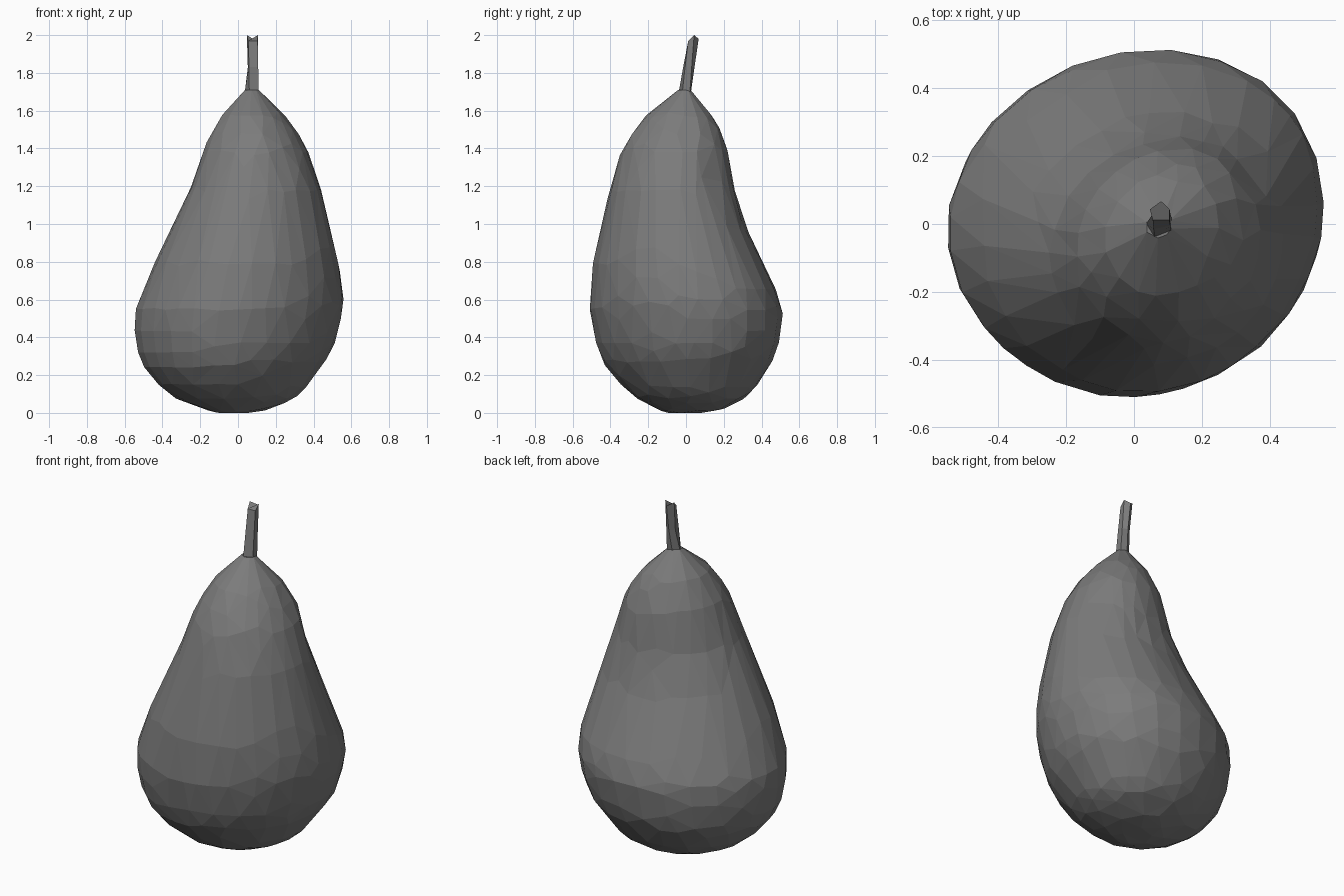
import bpy
import bmesh
import math
from mathutils import Vector

cube = bpy.data.objects.get("Cube")
if cube:
    bpy.data.objects.remove(cube, do_unlink=True)

# One plain grey for the whole fruit
grey = bpy.data.materials.new("matte grey")
grey.use_nodes = True
colour = (0.2, 0.2, 0.2, 1)
grey.diffuse_color = colour
shader = grey.node_tree.nodes["Principled BSDF"]
shader.inputs["Base Color"].default_value = colour
shader.inputs["Roughness"].default_value = 0.9


def loft(name, rings):
    """Skin a stack of closed rings, cap both ends and shade flat."""
    bm = bmesh.new()
    loops = [[bm.verts.new(p) for p in ring] for ring in rings]
    for low, high in zip(loops, loops[1:]):
        count = len(low)
        for i in range(count):
            j = (i + 1) % count
            bm.faces.new((low[i], low[j], high[j], high[i]))
    bm.faces.new(reversed(loops[0]))
    bm.faces.new(loops[-1])
    bmesh.ops.recalc_face_normals(bm, faces=bm.faces)
    mesh = bpy.data.meshes.new(name)
    bm.to_mesh(mesh)
    bm.free()
    mesh.materials.append(grey)
    obj = bpy.data.objects.new(name, mesh)
    bpy.context.collection.objects.link(obj)
    return obj


def smooth_rows(rows, steps):
    """Catmull-Rom interpolation between successive profile rows."""
    result = []
    last = len(rows) - 1
    for i in range(last):
        a, b, c, d = (rows[min(max(i + k, 0), last)] for k in (-1, 0, 1, 2))
        for s in range(steps):
            t = s / steps
            result.append([
                0.5 * (2 * q + (r - p) * t
                       + (2 * p - 5 * q + 4 * r - w) * t * t
                       + (3 * q - p - 3 * r + w) * t ** 3)
                for p, q, r, w in zip(a, b, c, d)])
    result.append(rows[-1])
    return result


def body_ring(row, count=48, skew=0.08):
    """Skewed oval within the row's limits, fuller at the back left corner."""
    z, left, right, front, back = row
    centre = Vector(((left + right) / 2, (front + back) / 2, z))
    ring = []
    for i in range(count):
        t = math.tau * i / count
        offset = Vector(((right - left) / 2 * math.cos(t),
                         (back - front) / 2 * math.sin(t + skew), 0))
        bulge = 0.04 * math.cos(t - 0.78) ** 5
        # Shallow dent in the neck
        turn = math.atan2(math.sin(t - 0.7), math.cos(t - 0.7))
        dent = 0.05 * math.exp(-(turn / 0.3) ** 2 - ((z - 1.27) / 0.15) ** 2)
        ring.append(centre + offset * (1 + bulge - dent))
    return ring


# Body: height, then x limits and y limits of each section
profile = [
    (0.00, -0.10, 0.05, -0.09, 0.08),
    (0.02, -0.18, 0.16, -0.15, 0.19),
    (0.09, -0.35, 0.31, -0.28, 0.32),
    (0.22, -0.485, 0.42, -0.41, 0.42),
    (0.35, -0.54, 0.50, -0.475, 0.48),
    (0.52, -0.55, 0.545, -0.51, 0.505),
    (0.65, -0.505, 0.55, -0.51, 0.47),
    (0.80, -0.44, 0.525, -0.495, 0.40),
    (1.00, -0.345, 0.48, -0.45, 0.31),
    (1.20, -0.25, 0.43, -0.40, 0.25),
    (1.40, -0.18, 0.36, -0.335, 0.215),
    (1.55, -0.105, 0.265, -0.235, 0.15),
    (1.64, -0.03, 0.18, -0.13, 0.08),
    (1.71, 0.035, 0.11, -0.04, 0.025),
]
body = loft("fruit_body", [body_ring(row) for row in smooth_rows(profile, 3)])

# Reduce the body to irregular flat facets
facets = body.modifiers.new("facets", 'DECIMATE')
facets.ratio = 0.14
facets.use_collapse_triangulate = True

# Stem: a five-sided stalk, flared at the base and leaning backwards
stem_base = [(0.035, 0.0, 1.69), (0.06, -0.04, 1.69), (0.11, -0.02, 1.69),
             (0.11, 0.02, 1.69), (0.07, 0.025, 1.69)]
stem_middle = [(0.052, 0.025, 1.83), (0.058, -0.015, 1.83), (0.107, -0.005, 1.83),
               (0.107, 0.03, 1.83), (0.08, 0.045, 1.83)]
stem_tip = [(0.047, 0.043, 2.0), (0.055, 0.012, 1.97), (0.104, 0.012, 1.97),
            (0.105, 0.043, 2.0), (0.08, 0.067, 1.98)]
loft("fruit_stem", [stem_base, stem_middle, stem_tip])
